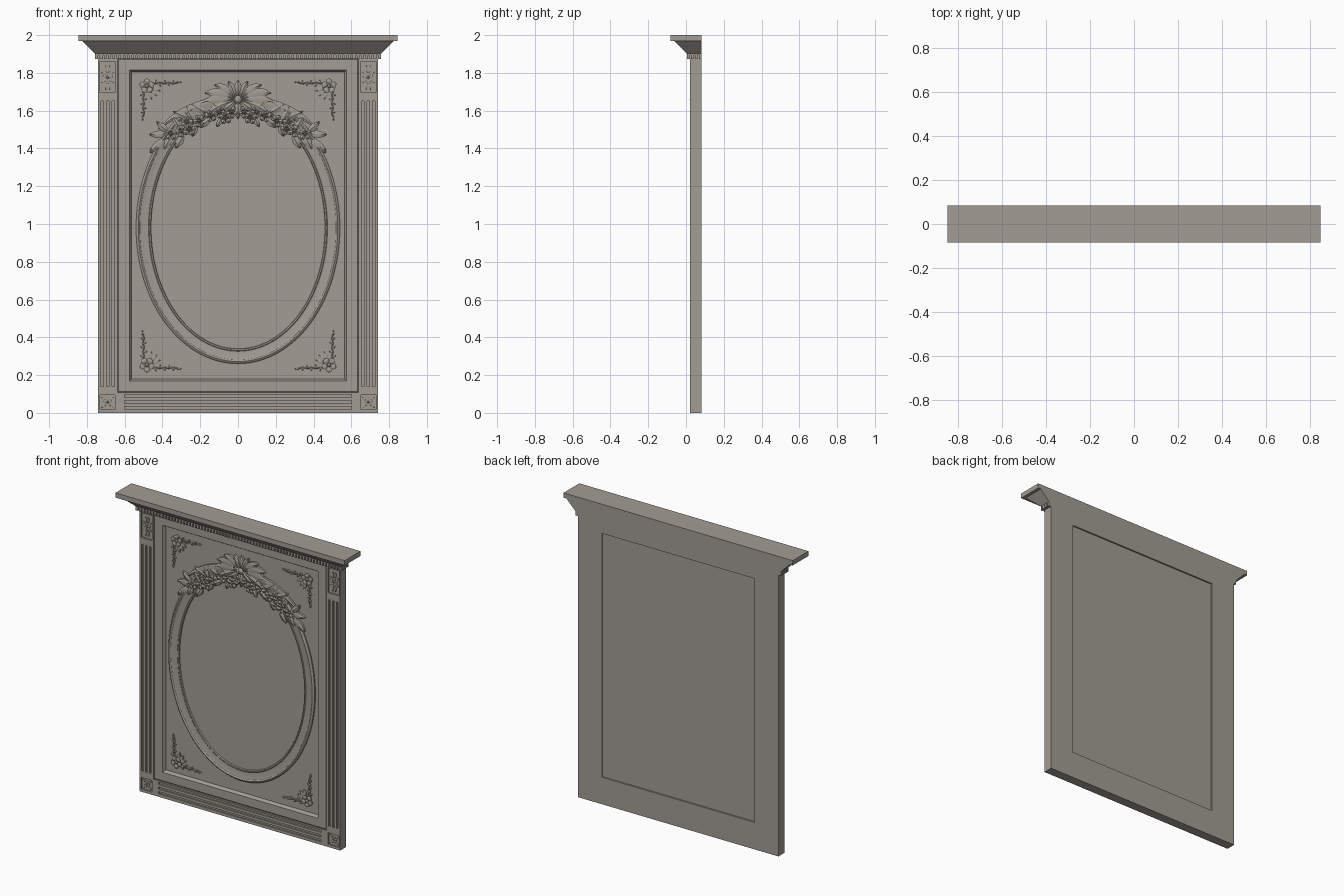
import bpy, bmesh
from math import sin, cos, pi, radians
from mathutils import Matrix

if "Cube" in bpy.data.objects:
    bpy.data.objects.remove(bpy.data.objects["Cube"])

stone = bpy.data.materials.new("warm_grey_stone")
stone.diffuse_color = (0.36, 0.335, 0.295, 1)
stone.use_nodes = True
stone.node_tree.nodes["Principled BSDF"].inputs["Base Color"].default_value = stone.diffuse_color


def finish(bm, name, smooth=False, origin_z=0.0, mirror=None):
    bmesh.ops.recalc_face_normals(bm, faces=bm.faces[:])
    me = bpy.data.meshes.new(name)
    bm.to_mesh(me)
    bm.free()
    me.materials.append(stone)
    ob = bpy.data.objects.new(name, me)
    ob.location.z = origin_z
    bpy.context.collection.objects.link(ob)
    if smooth:
        bpy.ops.object.select_all(action='DESELECT')
        ob.select_set(True)
        bpy.context.view_layer.objects.active = ob
        bpy.ops.object.shade_smooth_by_angle(angle=radians(35))
    if mirror:
        mod = ob.modifiers.new("Mirror", 'MIRROR')
        mod.use_axis = mirror
        mod.use_mirror_merge = False
    return ob


def box(bm, x0, x1, y0, y1, z0, z1):
    m = Matrix.Translation(((x0 + x1) / 2, (y0 + y1) / 2, (z0 + z1) / 2))
    bmesh.ops.create_cube(bm, size=1, matrix=m @ Matrix.Diagonal((x1 - x0, y1 - y0, z1 - z0, 1)))


def loft(bm, rings, closed=False):
    """Skin a list of point rings; cap the ends, or join last to first."""
    vs = [[bm.verts.new(p) for p in r] for r in rings]
    n = len(vs[0])
    pairs = list(zip(vs, vs[1:])) + ([(vs[-1], vs[0])] if closed else [])
    for a, b in pairs:
        for i in range(n):
            j = (i + 1) % n
            bm.faces.new((a[i], a[j], b[j], b[i]))
    if not closed:
        bm.faces.new(vs[0])
        bm.faces.new(vs[-1])


def leaf(bm, x, z, ang, L, W, y0, h, curl=0.0, k=0.8, n=7):
    """Carved leaf, petal or ribbon with a raised midrib; W is the half width."""
    rings = []
    for i in range(n + 1):
        t = i / n
        s = max(sin(pi * t ** k), 0.0) ** 0.8
        w, m = W * max(s, 0.08), 0.7 + 0.3 * s
        nx, nz = -sin(ang), cos(ang)
        prof = ((-1, 0), (-1, 0.72), (0, 1), (1, 0.72), (1, 0))
        rings.append([(x + nx * w * u, y0 - h * v * m, z + nz * w * u) for u, v in prof])
        x += cos(ang) * L / n
        z += sin(ang) * L / n
        ang += curl / n
    loft(bm, rings)


def dome(bm, x, z, r, y0, h):
    m = Matrix.Translation((x, y0, z)) @ Matrix.Diagonal((r, h, r, 1))
    bmesh.ops.create_uvsphere(bm, u_segments=12, v_segments=8, radius=1, matrix=m)


def flower(bm, x, z, r, y0, h, turn=0.0):
    for i in range(5):
        a = turn + pi / 2 + i * 2 * pi / 5
        leaf(bm, x + 0.15 * r * cos(a), z + 0.15 * r * sin(a), a, 0.85 * r, 0.42 * r, y0, h * 0.9, k=1.5)
    dome(bm, x, z, 0.27 * r, y0, h)


def vine(bm, x, z, a, side, steps, step, y0, h):
    """Wavy stem with leaves on alternating sides."""
    for i in range(steps):
        wave = a + side * 0.45 * (1 if i % 2 else -1)
        s = side if i % 2 else -side
        leaf(bm, x, z, wave, step * 1.15, step * 0.12, y0, h * 0.8, curl=-0.6 * s)
        leaf(bm, x, z, wave + 0.9 * s, step * (1.0 - 0.05 * i), step * 0.27, y0, h, curl=-0.5 * s)
        x += cos(wave) * step
        z += sin(wave) * step
    leaf(bm, x, z, a, step, step * 0.22, y0, h)


# Main frame: closed rectangular section with a sloped opening
def rect(hx, z0, z1, y):
    return [(-hx, y, z0), (hx, y, z0), (hx, y, z1), (-hx, y, z1)]


bm = bmesh.new()
loft(bm, [rect(0.74, 0, 1.9, 0.083), rect(0.74, 0, 1.9, 0.03), rect(0.64, 0.105, 1.88, 0.03),
          rect(0.632, 0.113, 1.872, 0.024), rect(0.574, 0.169, 1.816, 0.024),
          rect(0.570, 0.173, 1.812, 0.030), rect(0.563, 0.18, 1.805, 0.045),
          rect(0.563, 0.18, 1.805, 0.083)], closed=True)
finish(bm, "main_frame")

# Sunken field panel
FIELD = 0.045
bm = bmesh.new()
box(bm, -0.565, 0.565, FIELD, 0.073, 0.178, 1.807)
finish(bm, "field_panel")

# Fluted pilaster facing with sunken corner blocks (mirrored left/right)
bm = bmesh.new()
F, B = 0.02, 0.032
for x0, x1 in ((0.637, 0.65), (0.73, 0.74)):
    box(bm, x0, x1, F, B, 0, 1.88)
for x0, x1 in ((0.65, 0.655), (0.668, 0.683), (0.697, 0.712), (0.725, 0.73)):
    box(bm, x0, x1, F, B, 0.14, 1.65)
for z0, z1 in ((0, 0.018), (0.095, 0.14), (1.65, 1.695), (1.86, 1.88)):
    box(bm, 0.65, 0.73, F, B, z0, z1)
finish(bm, "pilaster_facing", mirror=(True, False, False))

# Bottom rail with three horizontal flutes
bm = bmesh.new()
for z0, z1 in ((0, 0.02), (0.034, 0.051), (0.065, 0.083), (0.097, 0.107)):
    box(bm, -0.6, 0.6, F, B, z0, z1)
for s in (-1, 1):
    box(bm, s * 0.6185 - 0.0185, s * 0.6185 + 0.0185, F, B, 0, 0.107)
finish(bm, "bottom_rail_facing")

# Cornice: stacked rectangles stepping out on the front and sides
bm = bmesh.new()
rings = []
for z, e in ((1.875, 0.006), (1.896, 0.006), (1.896, 0.018), (1.902, 0.018),
             (1.968, 0.084), (1.968, 0.105), (2.0, 0.105)):
    hx, yf = 0.74 + e, 0.022 - e
    rings.append([(-hx, yf, z), (hx, yf, z), (hx, 0.083, z), (-hx, 0.083, z)])
loft(bm, rings)
finish(bm, "cornice")

# Dentil row
bm = bmesh.new()
for i in range(68):
    x = -0.748 + i * 1.496 / 67
    box(bm, x - 0.007, x + 0.007, 0.004, 0.02, 1.874, 1.897)
for s in (-1, 1):
    for i in range(4):
        y = 0.011 + i * 0.0215
        box(bm, s * 0.75 - 0.008, s * 0.75 + 0.008, y - 0.007, y + 0.007, 1.874, 1.897)
finish(bm, "dentils")

# Oval moulding
bm = bmesh.new()
rings = []
for d, y in ((0, 0.05), (0, 0.043), (0.003, 0.037), (0.010, 0.036), (0.014, 0.039), (0.045, 0.037),
             (0.060, 0.033), (0.063, 0.029), (0.068, 0.027), (0.074, 0.029), (0.08, 0.037), (0.08, 0.05)):
    rings.append([((0.46 + d) * cos(2 * pi * i / 128), y, 0.98 + (0.64 + d) * sin(2 * pi * i / 128))
                  for i in range(128)])
loft(bm, rings, closed=True)
finish(bm, "oval_moulding", smooth=True)

# Corner sprays: flower with two vines, mirrored to all four corners
MID = 0.992
bm = bmesh.new()
cx, cz = 0.482, 1.73 - MID
flower(bm, cx, cz, 0.04, FIELD, 0.016)
vine(bm, cx - 0.04, cz + 0.01, pi, 1, 5, 0.026, FIELD, 0.011)
vine(bm, cx + 0.012, cz - 0.04, -pi / 2, -1, 5, 0.026, FIELD, 0.011)
for a in (200, 225, 250):
    leaf(bm, cx + 0.03 * cos(radians(a)), cz + 0.03 * sin(radians(a)), radians(a), 0.045, 0.011, FIELD, 0.011)
finish(bm, "corner_sprays", smooth=True, origin_z=MID, mirror=(True, False, True))

# Corner block rosettes
bm = bmesh.new()
for z, r, sprig in ((1.775, 0.026, True), (0.056, 0.022, False)):
    flower(bm, 0.69, z, r, 0.03, 0.009)
    for sx in (-1, 1):
        for sz in (-1, 1):
            a = radians(90 - sx * 50) * sz
            leaf(bm, 0.69 + sx * 0.012, z + sz * 0.012, a, 0.026, 0.006, 0.03, 0.006)
            if sprig:
                leaf(bm, 0.69 + sx * 0.004, z + sz * 0.026, sz * radians(90 - sx * 25), 0.04, 0.007, 0.03, 0.007,
                     curl=sx * sz * 0.7)
finish(bm, "corner_rosettes", smooth=True, mirror=(True, False, False))

# Garland over the oval: ribbon, leaves, flowers and bow loops (mirrored)
bm = bmesh.new()
leaf(bm, 0.04, 1.655, radians(-2), 0.42, 0.022, FIELD, 0.019, curl=-0.75, n=14)
for x, z, deg, L, W in ((0.38, 1.48, -10, 0.09, 0.020), (0.385, 1.45, -42, 0.10, 0.022),
                        (0.36, 1.46, -70, 0.07, 0.018), (0.29, 1.47, -65, 0.08, 0.018),
                        (0.37, 1.49, 35, 0.08, 0.018), (0.31, 1.51, 55, 0.07, 0.016),
                        (0.24, 1.55, 60, 0.08, 0.018), (0.22, 1.52, -75, 0.06, 0.015),
                        (0.25, 1.56, 15, 0.10, 0.018), (0.17, 1.59, 25, 0.09, 0.018),
                        (0.15, 1.56, -50, 0.07, 0.017), (0.09, 1.56, -70, 0.05, 0.014),
                        (0.42, 1.43, -55, 0.07, 0.016), (0.10, 1.61, 40, 0.07, 0.016)):
    leaf(bm, x, z, radians(deg), L, W, FIELD, 0.021, curl=0.25)
for i, (x, z) in enumerate(((0.355, 1.477), (0.30, 1.492), (0.256, 1.50), (0.206, 1.545), (0.27, 1.54),
                            (0.145, 1.572), (0.10, 1.592), (0.066, 1.562), (0.034, 1.592))):
    flower(bm, x, z, 0.033, FIELD, 0.0245, turn=i * 0.7)
for deg, L, W, c in ((-18, 0.17, 0.020, -0.3), (8, 0.17, 0.026, -0.5), (30, 0.17, 0.025, -0.7),
                     (55, 0.14, 0.022, -0.8), (78, 0.105, 0.018, -0.4), (-50, 0.09, 0.017, 0.5)):
    leaf(bm, 0.012, 1.658, radians(deg), L, W, FIELD, 0.023, curl=c, k=1.3, n=9)
finish(bm, "garland", smooth=True, mirror=(True, False, False))

# Bow knot
bm = bmesh.new()
dome(bm, 0, 1.66, 0.026, FIELD, 0.0255)
leaf(bm, 0, 1.67, pi / 2, 0.09, 0.02, FIELD, 0.023, k=1.3)
leaf(bm, 0, 1.645, -pi / 2, 0.09, 0.018, FIELD, 0.022)
finish(bm, "bow_knot", smooth=True)
